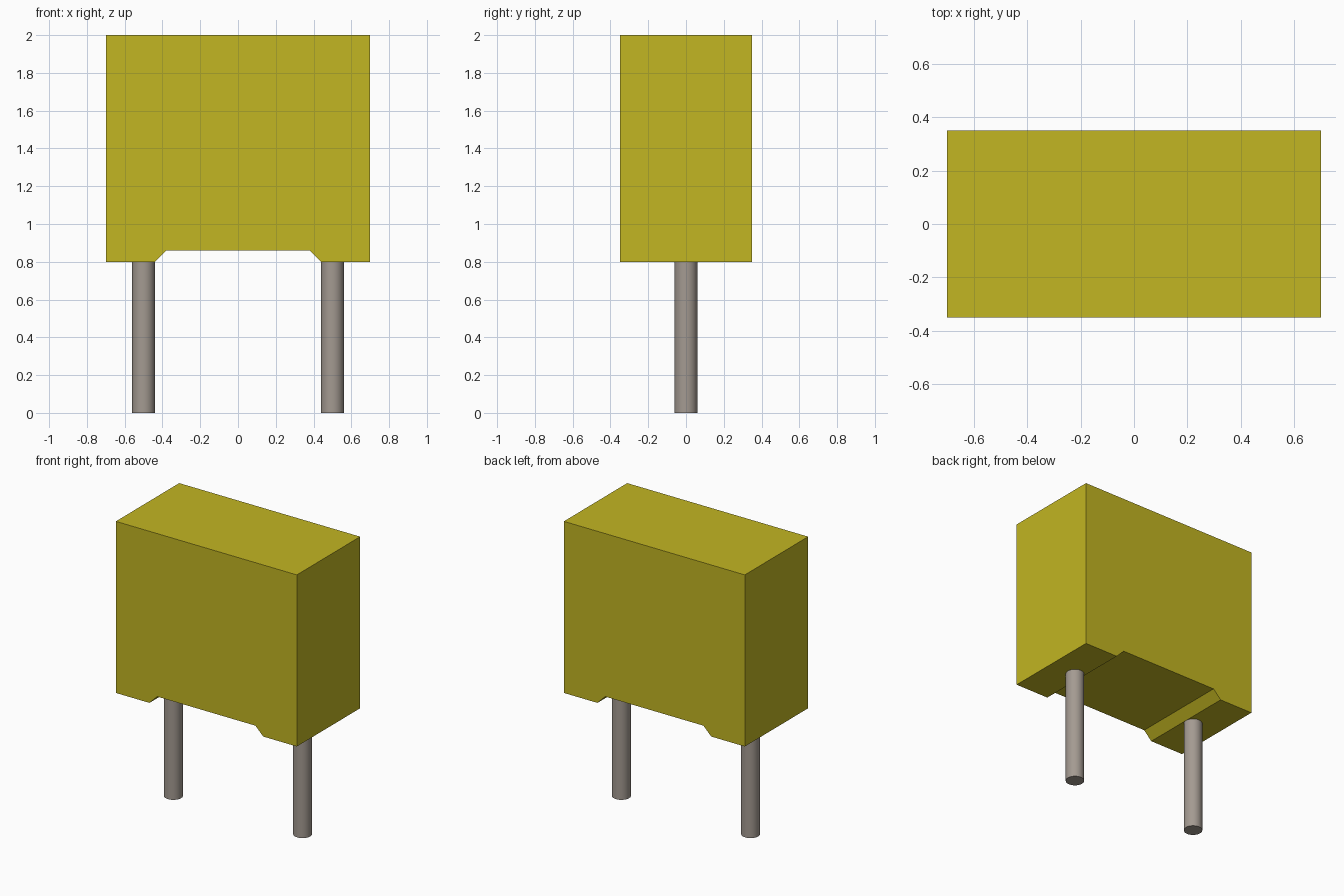
import bpy
import bmesh
from math import radians

cube = bpy.data.objects.get("Cube")
if cube:
    bpy.data.objects.remove(cube, do_unlink=True)


def make_material(name, color):
    mat = bpy.data.materials.new(name)
    mat.use_nodes = True
    mat.diffuse_color = (*color, 1)
    mat.node_tree.nodes["Principled BSDF"].inputs["Base Color"].default_value = (*color, 1)
    return mat


yellow = make_material("mustard yellow", (0.54, 0.465, 0.016))
metal = make_material("warm grey metal", (0.37, 0.325, 0.285))

# Casing: front outline with a chamfered recess between two feet, extruded in depth
TOP, BASE, RECESS = 2.0, 0.8, 0.86
HALF_W, HALF_D = 0.7, 0.35
right_half = [(0.38, RECESS), (0.44, BASE), (HALF_W, BASE), (HALF_W, TOP)]
outline = right_half + [(-x, z) for x, z in reversed(right_half)]

bm = bmesh.new()
front = bm.faces.new([bm.verts.new((x, -HALF_D, z)) for x, z in outline])
result = bmesh.ops.extrude_face_region(bm, geom=[front], use_keep_orig=True)
moved = [g for g in result["geom"] if isinstance(g, bmesh.types.BMVert)]
bmesh.ops.translate(bm, verts=moved, vec=(0, 2 * HALF_D, 0))
bmesh.ops.recalc_face_normals(bm, faces=bm.faces)
mesh = bpy.data.meshes.new("casing")
bm.to_mesh(mesh)
bm.free()
mesh.materials.append(yellow)
casing = bpy.data.objects.new("casing", mesh)
bpy.context.collection.objects.link(casing)

# Round pins under each foot
for name, x in (("left_pin", 0.5), ("right_pin", -0.5)):
    bpy.ops.mesh.primitive_cylinder_add(vertices=48, radius=0.06, depth=BASE,
                                        location=(x, 0, BASE / 2))
    pin = bpy.context.object
    pin.name = pin.data.name = name
    pin.data.materials.append(metal)
    bpy.ops.object.shade_smooth_by_angle(angle=radians(30))
